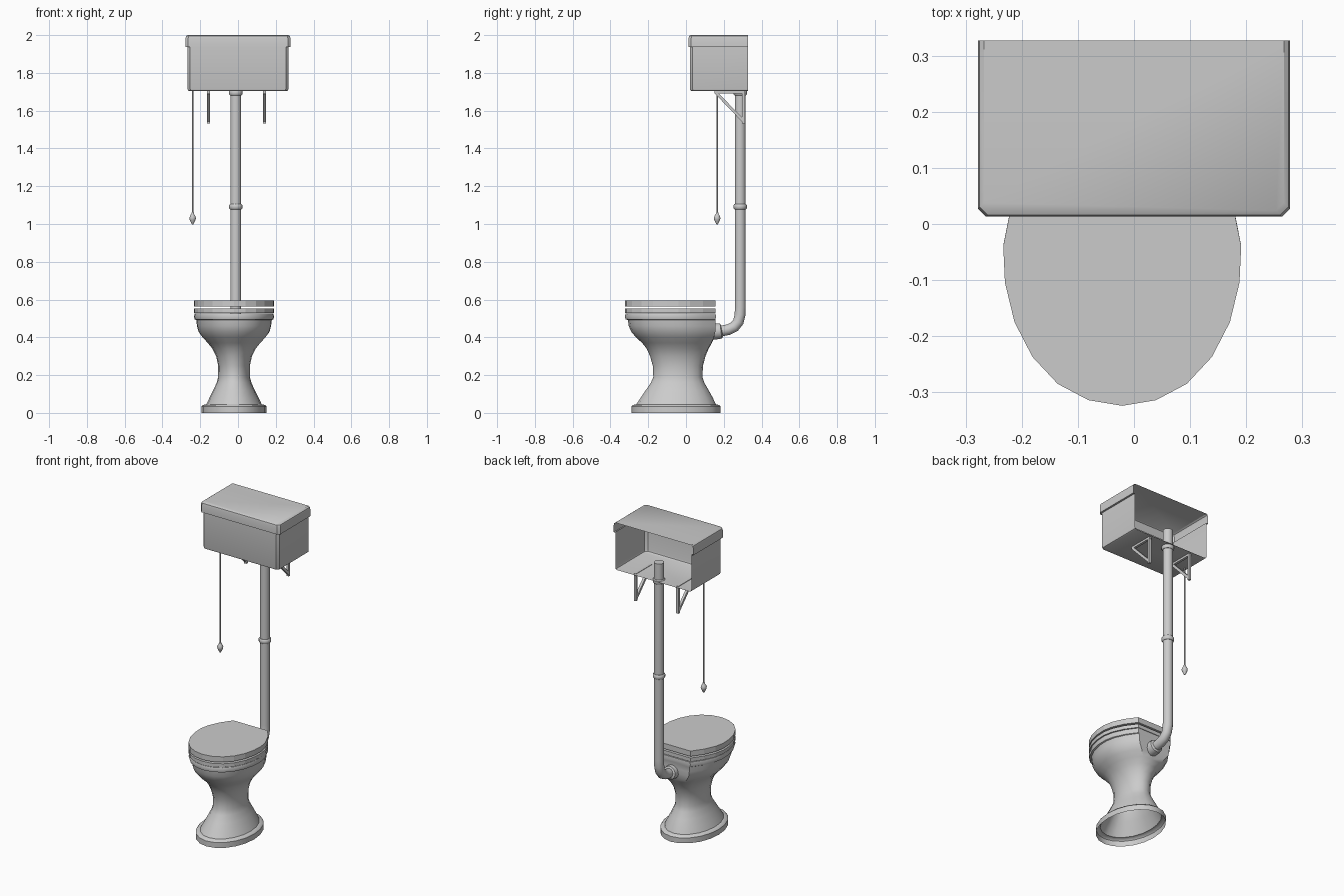
import bpy, bmesh, math
from mathutils import Vector

if "Cube" in bpy.data.objects:
    bpy.data.objects.remove(bpy.data.objects["Cube"])

CX = -0.021  # bowl centre line
PX = -0.012  # flush pipe centre line


def loft(name, rings, closed=True, start=True, end=True, smooth=40):
    """Skin a list of equal-length rings, with optional end caps."""
    bm = bmesh.new()
    vs = [[bm.verts.new(p) for p in ring] for ring in rings]
    n = len(rings[0])
    for a, b in zip(vs, vs[1:]):
        for i in range(n if closed else n - 1):
            j = (i + 1) % n
            bm.faces.new((a[i], a[j], b[j], b[i]))
    if start:
        bm.faces.new(vs[0][::-1])
    if end:
        bm.faces.new(vs[-1])
    bmesh.ops.recalc_face_normals(bm, faces=bm.faces)
    me = bpy.data.meshes.new(name)
    bm.to_mesh(me)
    bm.free()
    ob = bpy.data.objects.new(name, me)
    bpy.context.collection.objects.link(ob)
    if smooth:
        bpy.ops.object.select_all(action='DESELECT')
        ob.select_set(True)
        bpy.context.view_layer.objects.active = ob
        bpy.ops.object.shade_smooth_by_angle(angle=math.radians(smooth))
    return ob


def tube(name, x, path, radii, n=16, smooth=40):
    """Tube along a (y, z) path lying in the plane x = const."""
    pts = [Vector((x, y, z)) for y, z in path]
    if not isinstance(radii, (list, tuple)):
        radii = [radii] * len(pts)
    rings = []
    for i, (p, r) in enumerate(zip(pts, radii)):
        t = (pts[min(i + 1, len(pts) - 1)] - pts[max(i - 1, 0)]).normalized()
        u = Vector((1, 0, 0))
        v = t.cross(u)
        angs = [2 * math.pi * (k + 0.5) / n for k in range(n)]
        rings.append([p + r * (math.cos(a) * u + math.sin(a) * v) for a in angs])
    return loft(name, rings, smooth=smooth)


# Seat outline: right half, from front centre to back corner, then back centre
HALF = [(0, -.324), (.06, -.314), (.115, -.285), (.16, -.237), (.192, -.175),
        (.209, -.105), (.212, -.04), (.2, .02), (.168, .088), (.12, .155), (0, .155)]


def section(z, hw, y0, y1, d):
    """Bowl cross-section: d = 0 is an ellipse, d = 1 the seat outline."""
    half = []
    for i, (x, y) in enumerate(HALF):
        a = math.pi * i / 10
        sx = d * x / .212 + (1 - d) * math.sin(a)
        sy = d * (y + .324) / .479 + (1 - d) * (1 - math.cos(a)) / 2
        half.append((hw * sx, y0 + (y1 - y0) * sy))
    pts = half + [(-x, y) for x, y in half[-2:0:-1]]
    return [(CX + x, y, z) for x, y in pts]


# Pedestal and bowl, hollow underneath
loft("bowl", [section(*s) for s in [
    (0, .172, -.289, .183, 0), (.034, .172, -.289, .183, 0),
    (.042, .165, -.281, .175, 0), (.045, .147, -.263, .158, 0),
    (.08, .130, -.240, .142, 0), (.12, .110, -.213, .120, 0),
    (.16, .092, -.186, .097, 0), (.19, .084, -.173, .087, 0),
    (.25, .084, -.176, .090, .1), (.30, .095, -.190, .103, .2),
    (.34, .115, -.208, .120, .4), (.37, .140, -.232, .137, .6),
    (.40, .168, -.265, .150, .8), (.43, .188, -.290, .155, 1),
    (.46, .196, -.303, .156, 1), (.492, .2, -.308, .156, 1),
    (.495, .208, -.320, .157, 1), (.51, .212, -.324, .158, 1),
    (.525, .208, -.320, .157, 1), (.525, .15, -.255, .085, 1),
    (.42, .13, -.220, .060, .7), (.34, .07, -.140, .020, .2)]],
    start=False)

# Seat ring
outer, inner = (.212, -.324, .156, 1), (.135, -.24, .075, 1)
loft("seat", [section(z, *s) for z, s in [
    (.529, inner), (.529, outer), (.552, outer), (.552, inner), (.529, inner)]],
    start=False, end=False, smooth=0)

# Seat cover
loft("seat_cover", [section(.562, *outer), section(.596, *outer)], smooth=0)


# Cistern and its lid: shells left open at the wall side
def u_section(hw, yf, z, c=.014, yb=.327):
    return [(-hw, yb, z), (-hw, yf + c, z), (-hw + c, yf, z),
            (hw - c, yf, z), (hw, yf + c, z), (hw, yb, z)]


loft("cistern", [u_section(*s) for s in [
    (.257, .030, 1.703), (.264, .023, 1.707), (.267, .020, 1.716),
    (.267, .020, 1.940)]], closed=False, end=False, smooth=35)
loft("cistern_lid", [u_section(*s) for s in [
    (.267, .020, 1.936), (.278, .013, 1.937), (.278, .013, 1.982),
    (.275, .016, 1.994), (.267, .024, 2.0)]],
    closed=False, start=False, smooth=35)

# Flush pipe with collars
tube("flush_pipe", PX, [(.12, .425), (.19, .434), (.225, .441), (.256, .456),
                        (.277, .482), (.286, .52), (.287, .56), (.287, 1.81)], .029)
for name, z in (("middle_collar", 1.092), ("top_collar", 1.695)):
    tube(name, PX, [(.287, z - .014), (.287, z - .008), (.287, z + .008),
                    (.287, z + .014)], [.031, .036, .036, .031])
tube("bowl_collar", PX, [(.14, .430), (.165, .432), (.185, .434), (.19, .435)],
     [.043, .043, .041, .033])

# Wall brackets
for side, x in (("left", -.157), ("right", .14)):
    for part, path in (("top", [(.152, 1.698), (.312, 1.698)]),
                       ("post", [(.304, 1.532), (.304, 1.705)]),
                       ("brace", [(.160, 1.694), (.304, 1.545)])):
        tube(f"{side}_bracket_{part}", x, path, .011, n=4, smooth=0)

# Pull chain and handle
tube("pull_chain", -.24, [(.165, 1.05), (.165, 1.705)], .004, n=8)
tube("pull_handle", -.24, [(.165, z) for z in (.998, 1.01, 1.022, 1.032, 1.044, 1.054, 1.06)],
     [.004, .010, .016, .018, .014, .007, .006], n=12, smooth=60)
